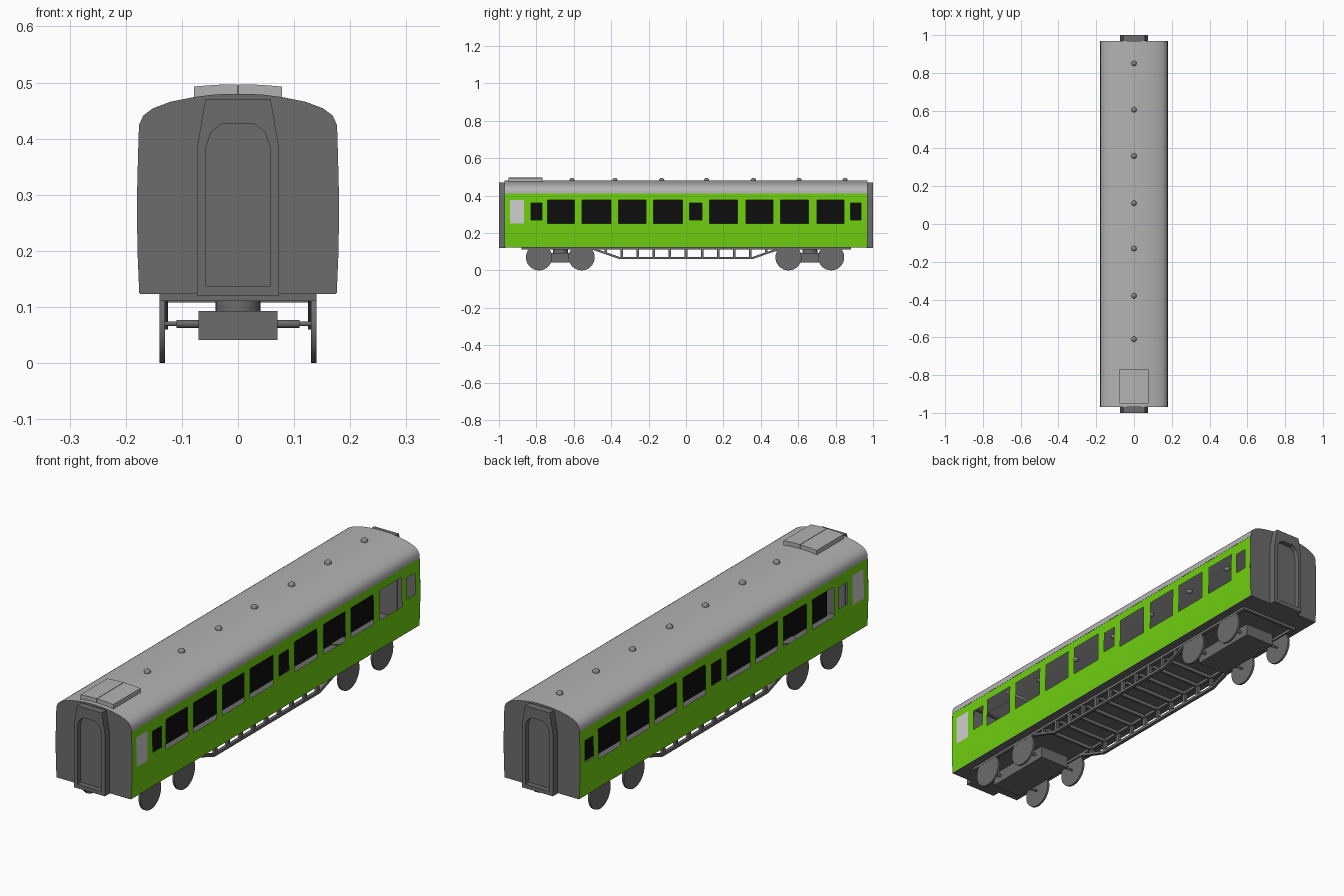
import bpy, math

if "Cube" in bpy.data.objects:
    bpy.data.objects.remove(bpy.data.objects["Cube"])

def material(name, r, g, b):
    m = bpy.data.materials.new(name)
    m.diffuse_color = (r, g, b, 1)
    m.use_nodes = True
    m.node_tree.nodes["Principled BSDF"].inputs["Base Color"].default_value = m.diffuse_color
    return m

GREEN = material("green_paint", 0.16, 0.62, 0.005)
DARK = material("dark_grey", 0.15, 0.15, 0.15)
ROOF = material("roof_grey", 0.45, 0.45, 0.45)
VENT = material("vent_grey", 0.25, 0.25, 0.25)
PALE = material("frosted_glass", 0.62, 0.62, 0.62)
BLACK = material("black_interior", 0.004, 0.004, 0.004)

def finish(ob, name, mats, smooth=False):
    ob.name = name
    for m in mats:
        ob.data.materials.append(m)
    if smooth:
        bpy.ops.object.select_all(action='DESELECT')
        ob.select_set(True)
        bpy.context.view_layer.objects.active = ob
        bpy.ops.object.shade_smooth_by_angle(angle=math.radians(40))
    return ob

def mesh(name, verts, faces, *mats, smooth=False):
    me = bpy.data.meshes.new(name)
    me.from_pydata(verts, [], faces)
    me.update()
    ob = bpy.data.objects.new(name, me)
    bpy.context.collection.objects.link(ob)
    return finish(ob, name, mats, smooth)

def box(name, x0, x1, y0, y1, z0, z1, mat):
    v = [(x, y, z) for x in (x0, x1) for y in (y0, y1) for z in (z0, z1)]
    f = [(0, 1, 3, 2), (4, 6, 7, 5), (0, 4, 5, 1), (2, 3, 7, 6), (0, 2, 6, 4), (1, 5, 7, 3)]
    return mesh(name, v, f, mat)

def cylinder(name, r, depth, loc, mat, axis='X', sides=32):
    rot = (0, math.pi / 2, 0) if axis == 'X' else (0, 0, 0)
    bpy.ops.mesh.primitive_cylinder_add(vertices=sides, radius=r, depth=depth, location=loc, rotation=rot)
    return finish(bpy.context.object, name, [mat], True)

END = 0.97
SIDES = ((1, "right"), (-1, "left"))

def wall_x(z):
    return 0.18 - 0.004 * ((z - 0.27) / 0.145) ** 2

# side walls: a grid with the window cells left open
BIG, SMALL = (0.25, 0.375), (0.27, 0.36)
WINDOWS = [(-0.94, -0.865, BIG), (-0.83, -0.77, SMALL), (-0.74, -0.595, BIG), (-0.555, -0.40, BIG),
           (-0.36, -0.215, BIG), (-0.175, -0.02, BIG), (0.02, 0.085, SMALL), (0.125, 0.275, BIG),
           (0.32, 0.465, BIG), (0.505, 0.655, BIG), (0.70, 0.845, BIG), (0.88, 0.935, SMALL)]
ys = [-END] + [y for w in WINDOWS for y in w[:2]] + [END]
zs = [0.125, 0.19, 0.25, 0.27, 0.36, 0.375, 0.41]
nz = len(zs)
for s, side in SIDES:
    verts = [(s * wall_x(z), y, z) for y in ys for z in zs]
    faces, frosted = [], []
    for i in range(len(ys) - 1):
        for k in range(nz - 1):
            lo, hi = WINDOWS[i // 2][2] if i % 2 else (1, 1)
            inside = lo <= zs[k] and zs[k + 1] <= hi
            if inside and i != 1:
                continue
            a = i * nz + k
            q = (a, a + nz, a + nz + 1, a + 1)
            faces.append(q if s > 0 else q[::-1])
            frosted.append(int(inside))
    wall = mesh(side + "_side_wall", verts, faces, GREEN, PALE)
    for p, f in zip(wall.data.polygons, frosted):
        p.material_index = f

# roof shell
half = [(0.177, 0.41), (0.176, 0.425), (0.169, 0.441), (0.152, 0.454), (0.12, 0.466), (0.08, 0.474), (0.04, 0.479)]
arch = half + [(0, 0.48)] + [(-x, z) for x, z in reversed(half)]
n = len(arch)
mesh("roof", [(x, y, z) for y in (-END, END) for x, z in arch],
     [(i, i + 1, n + i + 1, n + i)[::-1] for i in range(n - 1)], ROOF, smooth=True)

# end walls and gangways with a recessed arched doorway
low = [0.125, 0.19, 0.25, 0.31, 0.36]
outline = [(wall_x(z), z) for z in low] + arch + [(-wall_x(z), z) for z in reversed(low)]
outer = [(0.073, 0.12), (0.073, 0.385), (0.066, 0.425), (0.058, 0.471)]
inner = [(0.057, 0.137), (0.057, 0.385), (0.048, 0.412), (0.028, 0.427)]
for s, end in ((-1, "front"), (1, "back")):
    loop = range(len(outline))
    mesh(end + "_end_wall", [(x, s * END, z) for x, z in outline],
         [list(loop) if s < 0 else list(reversed(loop))], DARK)
    rings = []
    for prof, y in ((outer, 0.965), (outer, 1.0), (inner, 1.0), (inner, 0.978)):
        full = prof + [(-x, z) for x, z in reversed(prof)]
        rings += [(x, s * y, z) for x, z in full]
    faces = [(r * 8 + i, r * 8 + (i + 1) % 8, r * 8 + 8 + (i + 1) % 8, r * 8 + 8 + i)
             for r in range(3) for i in range(8)] + [tuple(range(24, 32))]
    if s > 0:
        faces = [f[::-1] for f in faces]
    mesh(end + "_gangway", rings, faces, DARK)

# floor, underframe and dark centre partition seen through the windows
box("floor", -0.175, 0.175, -END, END, 0.123, 0.127, DARK)
box("centre_partition", -0.002, 0.002, -0.945, 0.945, 0.127, 0.39, BLACK)
for s, side in SIDES:
    x0, x1 = sorted((s * 0.125, s * 0.14))
    box(side + "_solebar", x0, x1, -0.88, 0.88, 0.111, 0.124, DARK)
for y in (-0.88, 0.87):
    box("underframe_end_beam", -0.14, 0.14, y, y + 0.012, 0.111, 0.124, DARK)

# trussing below the underframe
def truss_z(y):
    return 0.066 + max(0, abs(y) - 0.355) * 0.345

path = [-0.50, -0.355, 0.355, 0.50]
for s, side in SIDES:
    x0, x1 = sorted((s * 0.125, s * 0.139))
    v = [(x, y, truss_z(y) + d) for y in path for x, d in ((x0, -.006), (x1, -.006), (x1, .006), (x0, .006))]
    f = [(4 * r + i, 4 * r + 4 + i, 4 * r + 4 + (i + 1) % 4, 4 * r + (i + 1) % 4)
         for r in range(3) for i in range(4)] + [(0, 1, 2, 3), (15, 14, 13, 12)]
    mesh(side + "_truss_rod", v, f, DARK)
    for i in range(-5, 6):
        y = i * 0.086
        box(side + "_truss_post", x0, x1, y - 0.007, y + 0.007, truss_z(y), 0.115, DARK)
for i in range(-5, 6):
    y = i * 0.086
    box("cross_member", -0.126, 0.126, y - 0.005, y + 0.005, 0.108, 0.124, DARK)

# bogies
for yc, end in ((-0.672, "front"), (0.662, "back")):
    box(end + "_bogie_frame", -0.07, 0.07, yc - 0.155, yc + 0.155, 0.041, 0.093, DARK)
    cylinder(end + "_bogie_pivot", 0.04, 0.04, (0, yc, 0.111), DARK, 'Z')
    for dy in (-0.114, 0.114):
        cylinder(end + "_axle", 0.007, 0.22, (0, yc + dy, 0.07), DARK, sides=16)
        cylinder(end + "_axle_core", 0.004, 0.27, (0, yc + dy, 0.07), DARK, sides=12)
        for s, side in SIDES:
            cylinder(end + "_" + side + "_wheel", 0.07, 0.009, (s * 0.135, yc + dy, 0.07), DARK)

# roof vents and the two-part roof hatch
for y in (0.85, 0.605, 0.36, 0.11, -0.13, -0.38, -0.61):
    bpy.ops.mesh.primitive_uv_sphere_add(segments=16, ring_count=10, radius=0.014, location=(0, y, 0.481))
    finish(bpy.context.object, "roof_vent", [VENT], True)
for s, side in SIDES:
    prof = [(0.001, 0.47), (0.078, 0.47), (0.078, 0.493), (0.04, 0.496), (0.001, 0.497)]
    v = [(s * x, y, z) for y in (-0.95, -0.768) for x, z in prof]
    f = [(i, i + 5, (i + 1) % 5 + 5, (i + 1) % 5) for i in range(5)] + [(0, 1, 2, 3, 4), (9, 8, 7, 6, 5)]
    if s < 0:
        f = [q[::-1] for q in f]
    mesh(side + "_roof_hatch", v, f, ROOF)

# make closed and open parts face consistently outward where needed
import bmesh
for ob in bpy.data.objects:
    if any(k in ob.name for k in ("hatch", "truss", "solebar", "beam", "frame", "floor", "member", "partition")):
        bm = bmesh.new()
        bm.from_mesh(ob.data)
        bmesh.ops.recalc_face_normals(bm, faces=bm.faces)
        bm.to_mesh(ob.data)
        bm.free()
